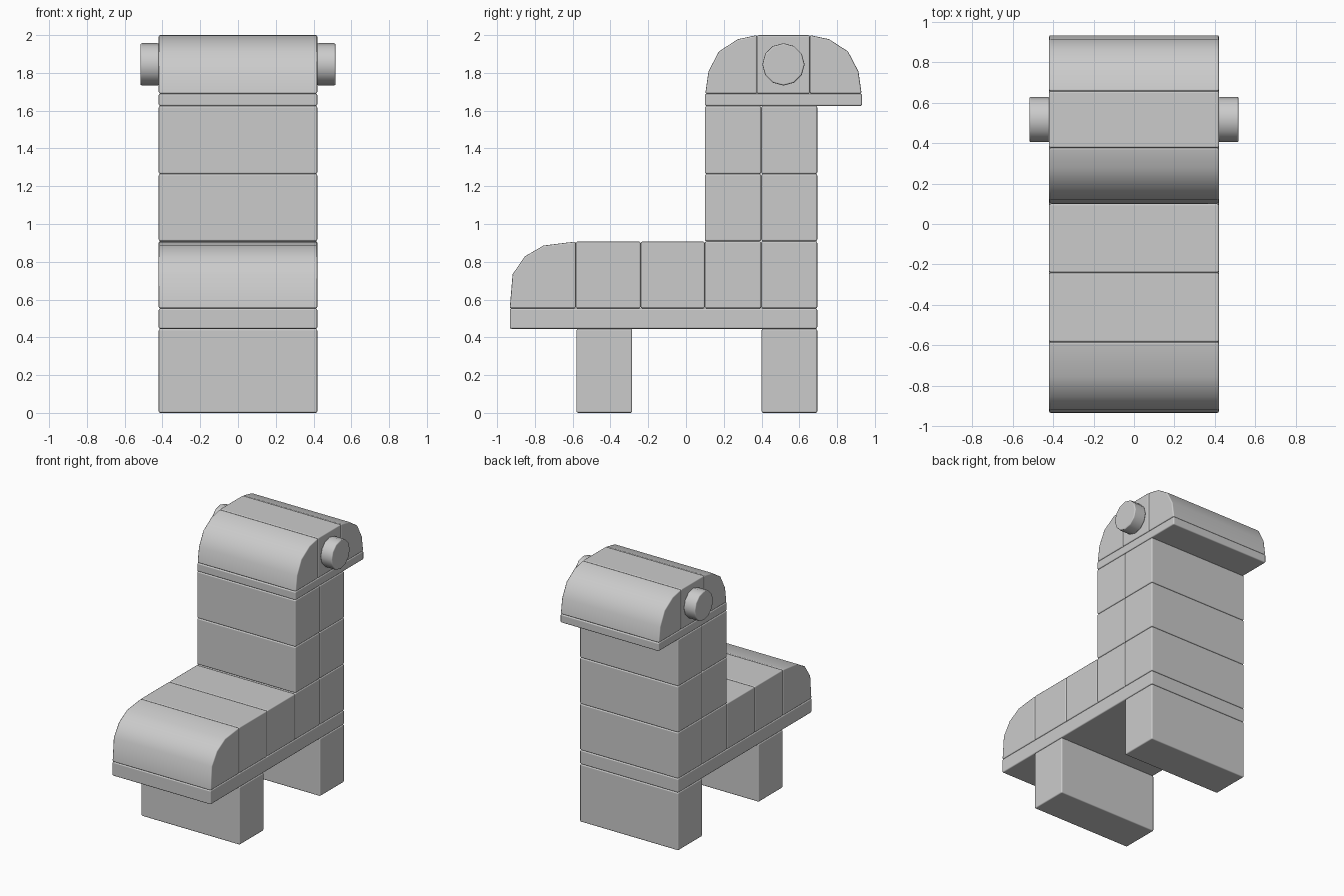
import bpy
import bmesh
import math

if "Cube" in bpy.data.objects:
    bpy.data.objects.remove(bpy.data.objects["Cube"])

W = 0.42       # half width of every block
BEVEL = 0.009


def finish(ob):
    """Smooth curved faces and slightly soften the hard edges."""
    for p in ob.data.polygons:
        p.use_smooth = True
    mod = ob.modifiers.new("soft_edges", 'BEVEL')
    mod.width = BEVEL
    mod.segments = 2
    mod.limit_method = 'ANGLE'
    mod.angle_limit = math.radians(45)
    mod.harden_normals = True


def extrude(name, profile):
    """Extrude a (y, z) profile across the full width."""
    bm = bmesh.new()
    face = bm.faces.new([bm.verts.new((-W, y, z)) for y, z in profile])
    new = bmesh.ops.extrude_face_region(bm, geom=[face])["geom"]
    verts = [v for v in new if isinstance(v, bmesh.types.BMVert)]
    bmesh.ops.translate(bm, verts=verts, vec=(2 * W, 0, 0))
    bmesh.ops.recalc_face_normals(bm, faces=bm.faces)
    me = bpy.data.meshes.new(name)
    bm.to_mesh(me)
    bm.free()
    ob = bpy.data.objects.new(name, me)
    bpy.context.collection.objects.link(ob)
    finish(ob)


def block(name, y0, y1, z0, z1):
    extrude(name, [(y0, z0), (y1, z0), (y1, z1), (y0, z1)])


# Legs
block("front_leg", -0.58, -0.285, 0.0, 0.445)
block("back_leg", 0.40, 0.695, 0.0, 0.445)

# Base plate and seat row
block("base_plate", -0.933, 0.695, 0.445, 0.553)
extrude("seat_front", [(-0.583, 0.553), (-0.583, 0.907), (-0.754, 0.886),
                       (-0.854, 0.828), (-0.918, 0.733), (-0.933, 0.553)])
block("seat_block_1", -0.583, -0.24, 0.553, 0.907)
block("seat_block_2", -0.24, 0.10, 0.553, 0.907)

# Upright columns, three layers high
levels = [0.553, 0.909, 1.265, 1.625]
for i, (z0, z1) in enumerate(zip(levels, levels[1:])):
    block(f"column_front_{i + 1}", 0.10, 0.398, z0, z1)
    block(f"column_back_{i + 1}", 0.398, 0.695, z0, z1)

# Head plate and head
MID = 0.516
block("head_plate", 0.10, 0.932, 1.625, 1.69)
block("head_middle", MID - 0.14, MID + 0.14, 1.69, 2.0)
curve = [(0.14, 1.69), (0.14, 2.0), (0.242, 1.978),
         (0.342, 1.913), (0.397, 1.808), (0.414, 1.69)]
for name, s in (("head_front", -1), ("head_back", 1)):
    extrude(name, [(MID + s * d, z) for d, z in curve])

# Round eyes on both sides
for name, s in (("left_eye", -1), ("right_eye", 1)):
    bpy.ops.mesh.primitive_cylinder_add(
        vertices=12, radius=0.112, depth=0.1,
        location=(s * 0.467, MID, 1.845), rotation=(0, math.pi / 2, 0))
    bpy.context.object.name = name
    finish(bpy.context.object)
